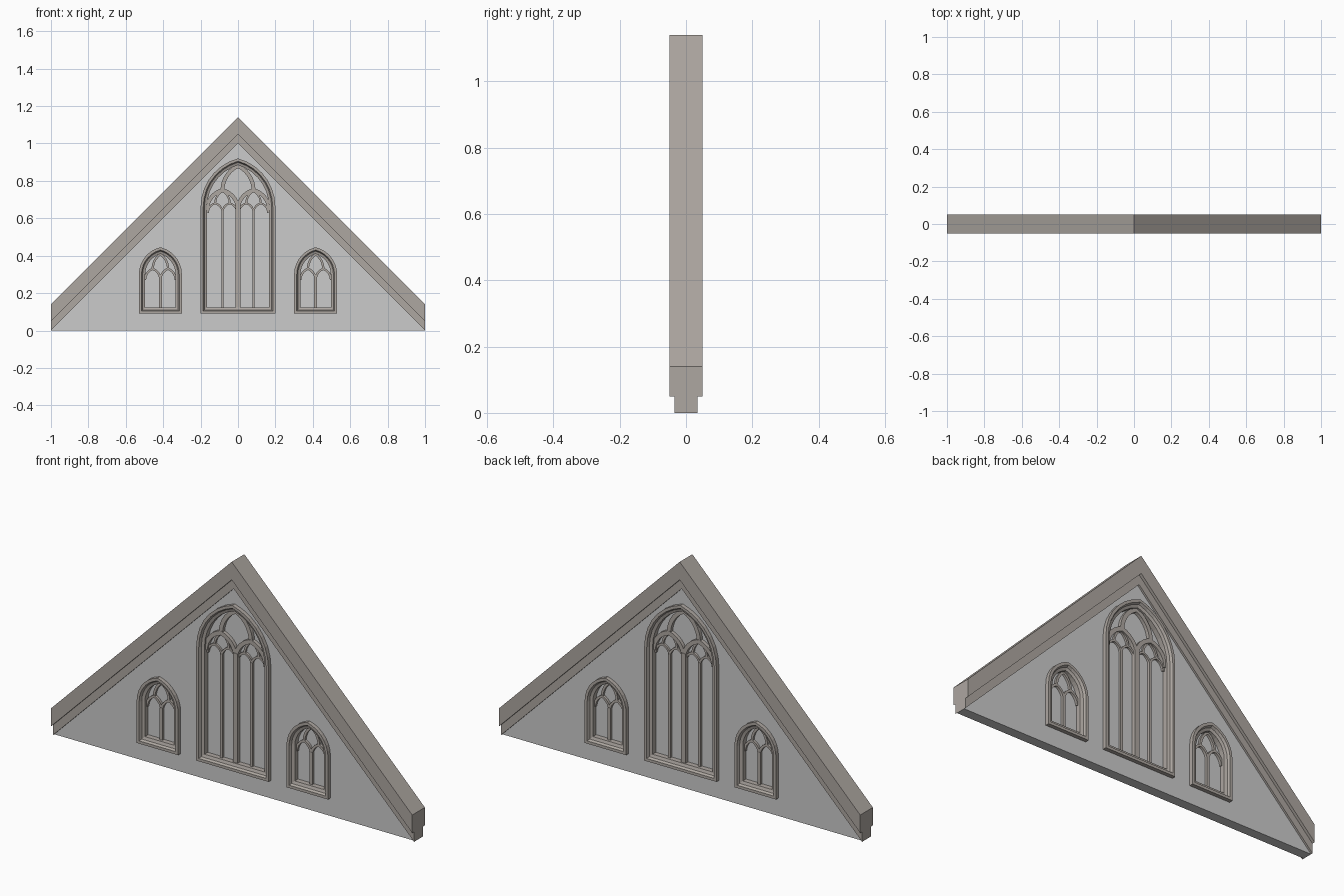
import bpy, bmesh, math
from mathutils import Vector

if "Cube" in bpy.data.objects:
    bpy.data.objects.remove(bpy.data.objects["Cube"])


def material(name, rgb):
    m = bpy.data.materials.new(name)
    m.diffuse_color = (*rgb, 1)
    m.use_nodes = True
    m.node_tree.nodes["Principled BSDF"].inputs["Base Color"].default_value = m.diffuse_color
    return m


STONE = material("warm_stone", (0.42, 0.385, 0.355))
WALL = material("pale_grey", (0.60, 0.60, 0.60))


def arch(cx, w, zs, apex, inset=0, n=7):
    """Pointed arch as (x, z) points, left springing to apex to right springing."""
    h = apex - zs
    full = (h * h + w * w) / (2 * w)
    off = full - w                       # arc centre beyond the middle line
    r = full - inset
    end = math.acos(off / r)
    half = [(r * math.cos(end * i / n) - off, zs + r * math.sin(end * i / n)) for i in range(n + 1)]
    return [(cx - x, z) for x, z in half] + [(cx + x, z) for x, z in half[-2::-1]]


def outline(cx, w, z0, zs, apex, inset=0):
    """Closed window outline with flat sill."""
    a = arch(cx, w, zs, apex, inset)
    return [(a[0][0], z0 + inset)] + a + [(a[-1][0], z0 + inset)]


def finish(name, bm, mat):
    bmesh.ops.recalc_face_normals(bm, faces=bm.faces)
    me = bpy.data.meshes.new(name)
    bm.to_mesh(me)
    bm.free()
    me.materials.append(mat)
    ob = bpy.data.objects.new(name, me)
    bpy.context.collection.objects.link(ob)
    return ob


def slab(name, loops, half, mat):
    """Flat shape in the xz plane (extra loops are holes), thickened along y."""
    cu = bpy.data.curves.new(name, 'CURVE')
    cu.dimensions = '2D'
    cu.fill_mode = 'BOTH'
    cu.extrude = half
    for loop in loops:
        sp = cu.splines.new('POLY')
        sp.points.add(len(loop) - 1)
        for p, (x, z) in zip(sp.points, loop):
            p.co = (x, z, 0, 1)
        sp.use_cyclic_u = True
    tmp = bpy.data.objects.new(name + "_curve", cu)
    bpy.context.collection.objects.link(tmp)
    dg = bpy.context.evaluated_depsgraph_get()
    me = bpy.data.meshes.new_from_object(tmp.evaluated_get(dg))
    bm = bmesh.new()
    bm.from_mesh(me)
    bpy.data.objects.remove(tmp)
    bpy.data.meshes.remove(me)
    for v in bm.verts:
        v.co = (v.co.x, -v.co.z, v.co.y)
    bmesh.ops.remove_doubles(bm, verts=bm.verts, dist=1e-5)
    for f in bm.faces:
        f.smooth = False
    return finish(name, bm, mat)


def frame(name, dims, profile, mat):
    """Sweep an (inset, y) profile round a window outline."""
    bm = bmesh.new()
    rings = [[bm.verts.new((x, y, z)) for x, z in outline(*dims, inset=d)] for d, y in profile]
    for a, b in zip(rings, rings[1:] + rings[:1]):
        for i in range(len(a)):
            j = (i + 1) % len(a)
            bm.faces.new((a[i], a[j], b[j], b[i]))
    return finish(name, bm, mat)


def bar(bm, path, width, half):
    """Rectangular bar following a path in the xz plane."""
    pts = [Vector(p) for p in path]
    dirs = [(b - a).normalized() for a, b in zip(pts, pts[1:])]
    rows = []
    for i, p in enumerate(pts):
        d0, d1 = dirs[max(i - 1, 0)], dirs[min(i, len(dirs) - 1)]
        n0, n1 = Vector((-d0.y, d0.x)), Vector((-d1.y, d1.x))
        m = (n0 + n1).normalized()
        m *= width / 2 / max(m.dot(n0), 0.4)
        a, b = p + m, p - m
        rows.append([bm.verts.new(c) for c in ((a.x, -half, a.y), (b.x, -half, b.y),
                                               (b.x, half, b.y), (a.x, half, a.y))])
    for r, s in zip(rows, rows[1:]):
        for k in range(4):
            bm.faces.new((r[k], r[(k + 1) % 4], s[(k + 1) % 4], s[k]))
    bm.faces.new(rows[0])
    bm.faces.new(rows[-1])


def tracery(bm, cx, w, z0, zl, za, zb, width, half):
    """Mullion, two lancet heads and the teardrop light above them."""
    bar(bm, [(cx, z0), (cx, zl + width)], width, half)
    for s in (-1, 1):
        bar(bm, arch(cx + s * w / 2, w / 2, zl, za), width * 0.8, half * 0.9)
    bar(bm, arch(cx, w / 2, za, zb), width * 0.8, half * 0.85)


# window dimensions: centre x, half width, sill z, springing z, apex z
MAIN = (0, 0.2, 0.09, 0.66, 0.92)
SIDES = {"left": (-0.415, 0.115, 0.09, 0.30, 0.445), "right": (0.415, 0.115, 0.09, 0.30, 0.445)}
PROFILE = [(0, -0.045), (0.014, -0.045), (0.02, -0.033), (0.034, -0.028),
           (0.034, 0.028), (0.02, 0.033), (0.014, 0.045), (0, 0.045)]

# gable wall with window openings
slab("gable_wall", [[(-1, 0), (1, 0), (0, 1)]] +
     [outline(*d, inset=0.015) for d in (MAIN, *SIDES.values())], 0.025, WALL)


# sloping coping and the moulding below it
def chevron(lo, hi):
    return [(-1, lo), (0, 1 + lo), (1, lo), (1, hi), (0, 1 + hi), (-1, hi)]


slab("coping", [chevron(0.05, 0.14)], 0.05, STONE)
slab("coping_moulding", [chevron(0, 0.05)], 0.035, STONE)

# large central window
frame("main_window_frame", MAIN, PROFILE, STONE)
slab("main_window_pane", [outline(*MAIN, inset=0.025)], 0.002, WALL)
bm = bmesh.new()
tracery(bm, 0, 0.166, 0.115, 0.645, 0.75, 0.88, 0.026, 0.022)
for s in (-1, 1):
    tracery(bm, s * 0.083, 0.078, 0.115, 0.63, 0.68, 0.745, 0.013, 0.014)
finish("main_window_tracery", bm, STONE)

# small side windows
for side, dims in SIDES.items():
    frame(side + "_window_frame", dims, PROFILE, STONE)
    slab(side + "_window_pane", [outline(*dims, inset=0.025)], 0.002, WALL)
    bm = bmesh.new()
    tracery(bm, dims[0], 0.082, 0.115, 0.27, 0.33, 0.408, 0.015, 0.016)
    finish(side + "_window_tracery", bm, STONE)
